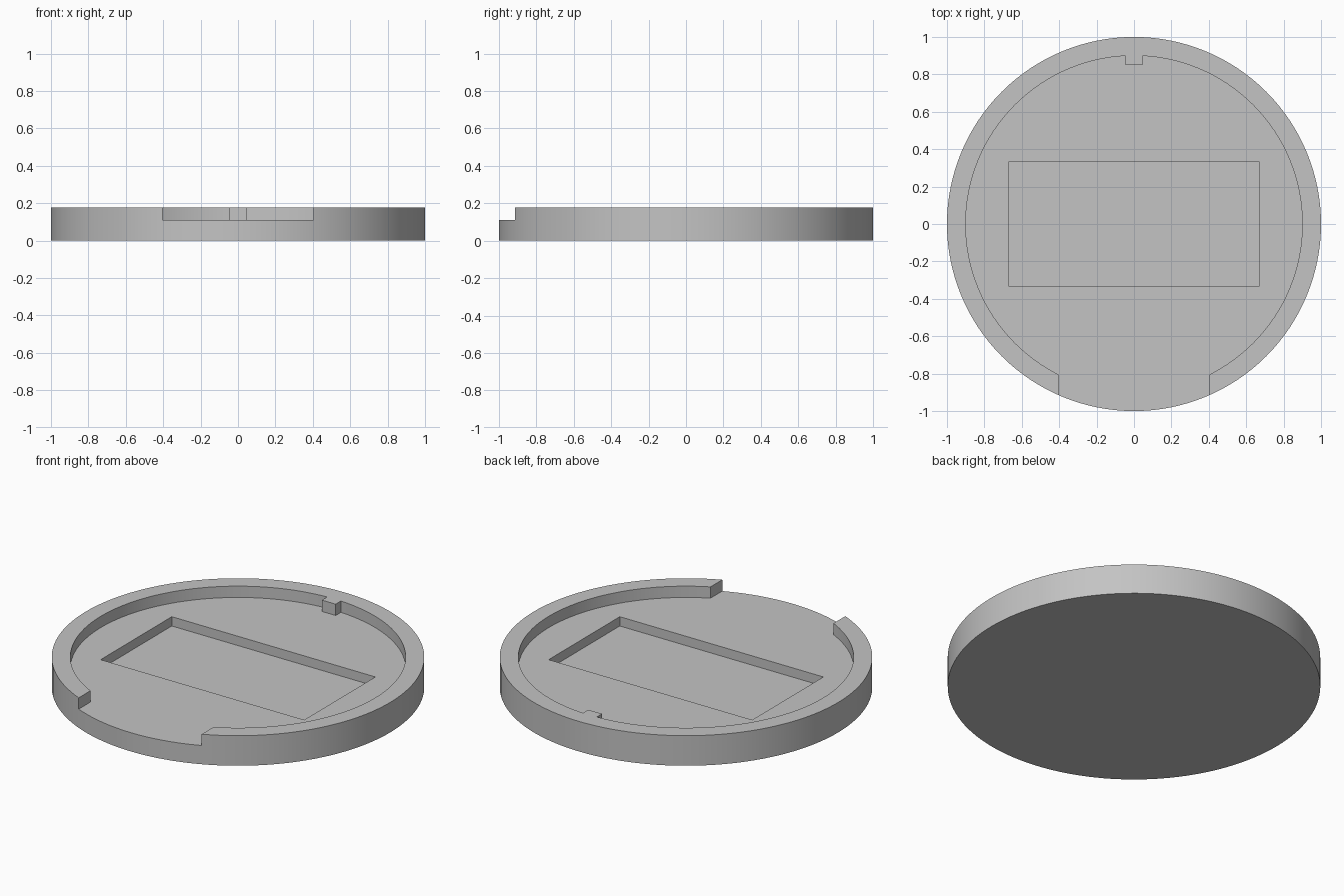
import bpy
from math import radians

cube = bpy.data.objects.get("Cube")
if cube:
    bpy.data.objects.remove(cube, do_unlink=True)

HEIGHT, FLOOR, POCKET = 0.178, 0.111, 0.056
TOP = 0.4  # cutters reach well above the rim


def activate(obj):
    bpy.ops.object.select_all(action="DESELECT")
    obj.select_set(True)
    bpy.context.view_layer.objects.active = obj


def disc(name, radius, z0, z1):
    bpy.ops.mesh.primitive_cylinder_add(vertices=128, radius=radius, depth=z1 - z0,
                                        location=(0, 0, (z0 + z1) / 2))
    obj = bpy.context.object
    obj.name = name
    return obj


def box(name, half_x, y0, y1, z0, z1):
    bpy.ops.mesh.primitive_cube_add(size=1, location=(0, (y0 + y1) / 2, (z0 + z1) / 2))
    obj = bpy.context.object
    obj.name = name
    obj.scale = (2 * half_x, y1 - y0, z1 - z0)
    bpy.ops.object.transform_apply(location=False, rotation=False, scale=True)
    return obj


def combine(obj, other, operation):
    """Apply a boolean and discard the helper."""
    activate(obj)
    mod = obj.modifiers.new("Cut", "BOOLEAN")
    mod.operation = operation
    mod.solver = "EXACT"
    mod.object = other
    bpy.ops.object.modifier_apply(modifier=mod.name)
    bpy.data.objects.remove(other, do_unlink=True)


# Round recess, leaving the locating tab and opening the front of the rim
recess = disc("recess_cutter", 0.9, FLOOR, TOP)
combine(recess, box("tab_cutter", 0.045, 0.85, 1.1, 0, TOP + 0.1), "DIFFERENCE")
combine(recess, box("opening_cutter", 0.403, -1.2, -0.6, FLOOR, TOP), "UNION")

# Solid tray with the recess and the rectangular pocket removed
tray = disc("round_tray", 1.0, 0, HEIGHT)
combine(tray, recess, "DIFFERENCE")
combine(tray, box("pocket_cutter", 0.667, -0.333, 0.333, POCKET, TOP), "DIFFERENCE")

# Plain grey finish
grey = bpy.data.materials.new("grey")
grey.use_nodes = True
color = (0.55, 0.55, 0.55, 1)
grey.diffuse_color = color
grey.node_tree.nodes["Principled BSDF"].inputs["Base Color"].default_value = color
tray.data.materials.clear()
tray.data.materials.append(grey)

activate(tray)
bpy.ops.object.shade_smooth_by_angle(angle=radians(30))
